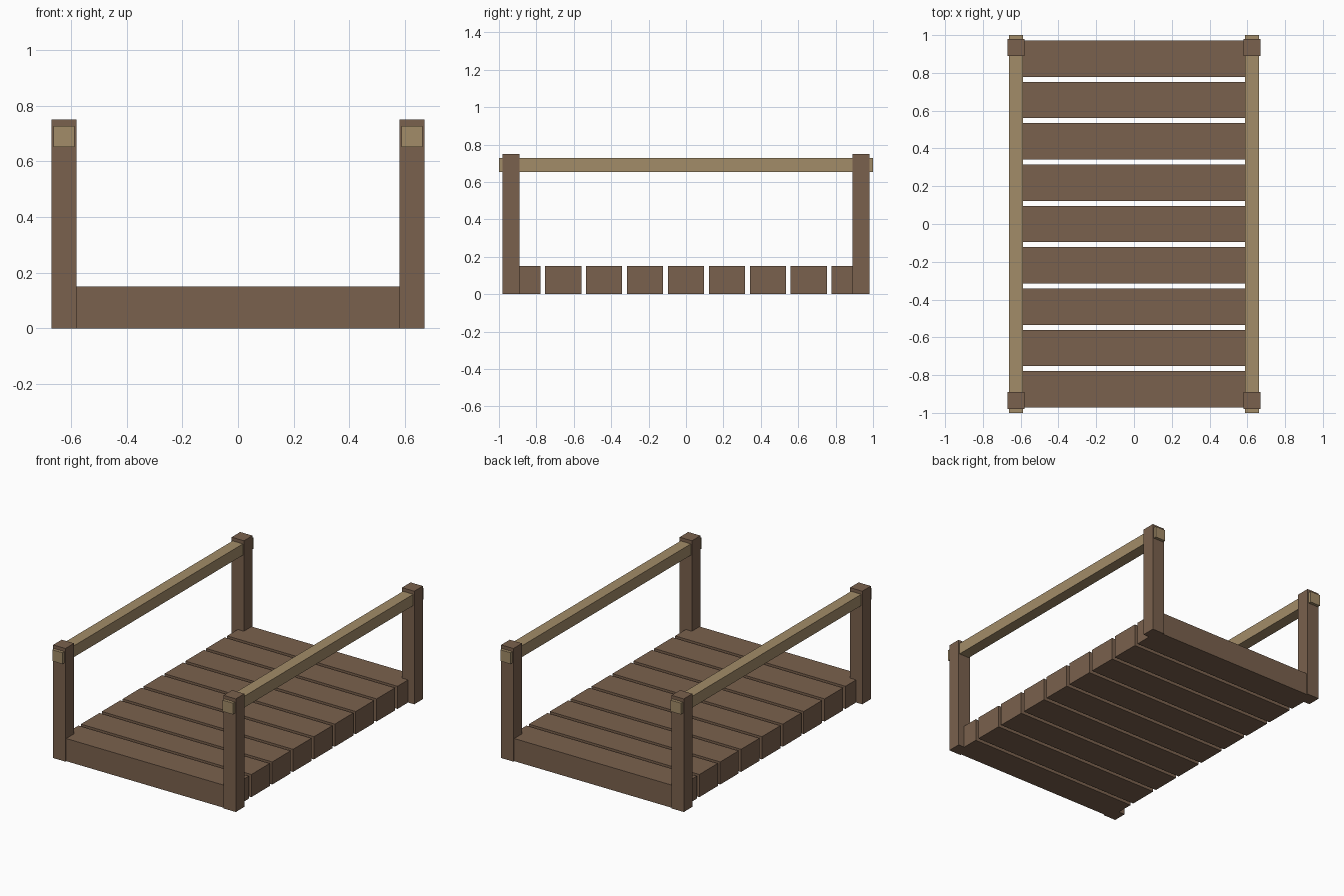
import bpy

if "Cube" in bpy.data.objects:
    bpy.data.objects.remove(bpy.data.objects["Cube"])


def material(name, rgb):
    m = bpy.data.materials.new(name)
    m.diffuse_color = (*rgb, 1.0)
    m.use_nodes = True
    m.node_tree.nodes["Principled BSDF"].inputs["Base Color"].default_value = m.diffuse_color
    return m


dark_wood = material("dark brown wood", (0.195, 0.120, 0.075))
light_wood = material("light tan wood", (0.365, 0.262, 0.140))


def box(name, center, size, mat):
    bpy.ops.mesh.primitive_cube_add(size=1, location=center)
    ob = bpy.context.object
    ob.name = name
    ob.scale = size
    bpy.ops.object.transform_apply(location=False, rotation=False, scale=True)
    ob.data.materials.append(mat)
    return ob


# Deck planks with narrow gaps
PLANKS = 9
for i in range(PLANKS):
    y = (i - (PLANKS - 1) / 2) * 0.2188
    box(f"deck_plank_{i + 1}", (0, y, 0.075), (1.25, 0.193, 0.15), dark_wood)

# Corner posts and handrails on both sides
for side, sx in (("left", -1), ("right", 1)):
    for end, sy in (("front", -1), ("back", 1)):
        box(f"{end}_{side}_post", (sx * 0.625, sy * 0.935, 0.375),
            (0.09, 0.09, 0.75), dark_wood)
    box(f"{side}_handrail", (sx * 0.625, 0, 0.69), (0.075, 2.0, 0.075), light_wood)
